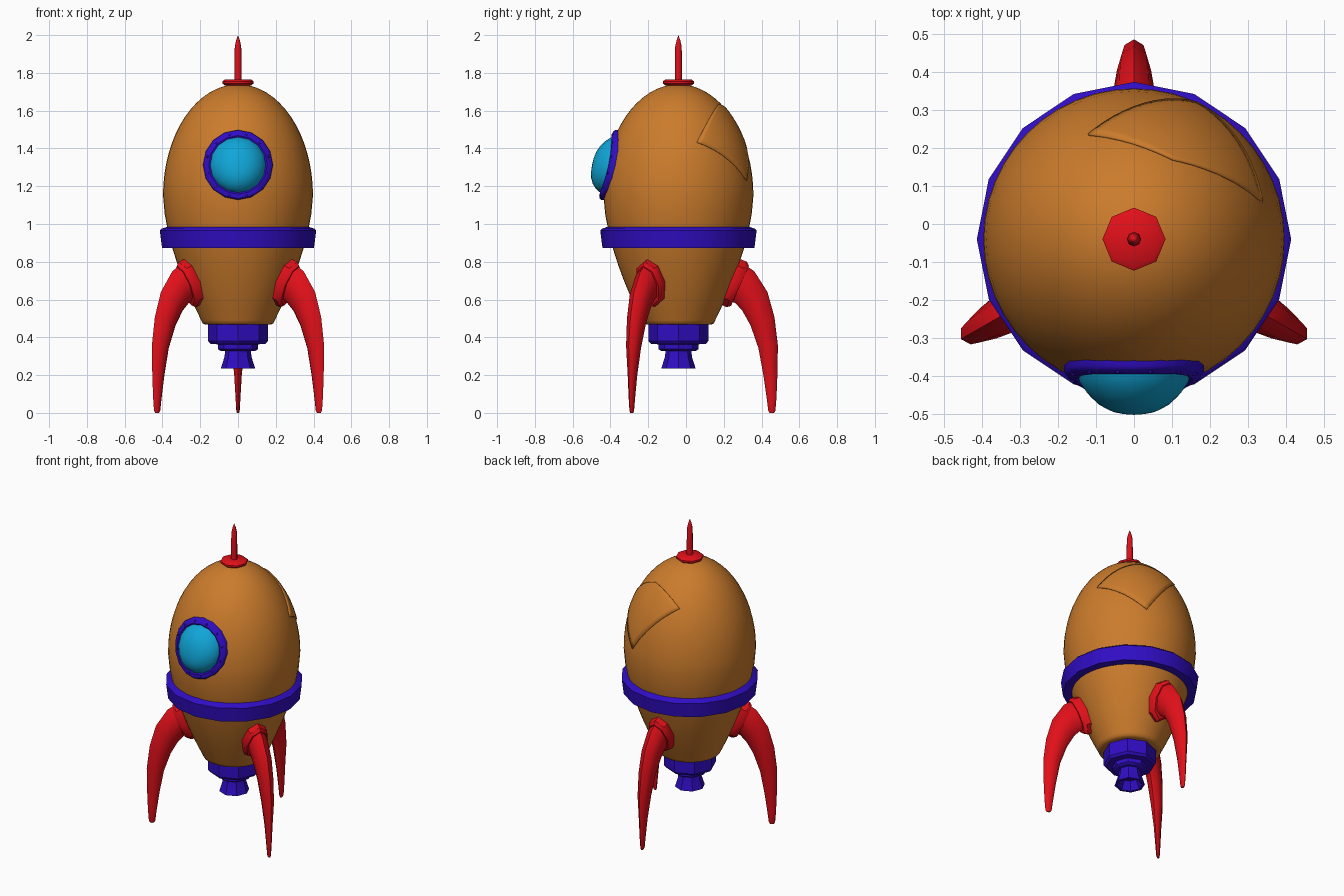
import bpy, bmesh
from math import sin, cos, pi, sqrt, radians
from mathutils import Vector, Matrix

if "Cube" in bpy.data.objects:
    bpy.data.objects.remove(bpy.data.objects["Cube"])

CY = -0.04  # y of the rocket's axis


def material(name, rgb):
    m = bpy.data.materials.new(name)
    m.diffuse_color = (*rgb, 1)
    m.use_nodes = True
    m.node_tree.nodes["Principled BSDF"].inputs["Base Color"].default_value = m.diffuse_color
    return m


ORANGE = material("orange", (0.60, 0.20, 0.025))
BLUE = material("blue", (0.03, 0.004, 0.55))
RED = material("red", (0.75, 0.005, 0.01))
CYAN = material("cyan", (0.005, 0.38, 0.68))


def make(name, rings, mat, angle=35, caps=False, closed=True, loop=False):
    """Skin a list of equally long point rings into one object."""
    bm = bmesh.new()
    vs = [[bm.verts.new(p) for p in ring] for ring in rings]
    n = len(vs[0])
    pairs = list(zip(vs, vs[1:])) + ([(vs[-1], vs[0])] if loop else [])
    for a, b in pairs:
        for i in range(n if closed else n - 1):
            j = (i + 1) % n
            bm.faces.new((a[i], a[j], b[j], b[i]))
    if caps:
        bm.faces.new(vs[0])
        bm.faces.new(vs[-1])
    bmesh.ops.remove_doubles(bm, verts=bm.verts, dist=1e-5)
    bmesh.ops.recalc_face_normals(bm, faces=bm.faces)
    me = bpy.data.meshes.new(name)
    bm.to_mesh(me)
    bm.free()
    me.shade_smooth()
    me.set_sharp_from_angle(angle=radians(angle))
    me.materials.append(mat)
    ob = bpy.data.objects.new(name, me)
    bpy.context.collection.objects.link(ob)
    return ob


def lathe(name, profile, sides, mat, angle=35, loop=False):
    rings = [[(r * cos(2 * pi * i / sides), CY + r * sin(2 * pi * i / sides), z)
              for i in range(sides)] for r, z in profile]
    return make(name, rings, mat, angle, loop=loop)


def body_r(z):
    """Radius of the egg-shaped hull at height z."""
    d = z - 1.15
    if d > 0:
        return 0.397 * sqrt(max(0, 1 - (d / 0.59) ** 2))
    return 0.397 - 0.05 * (-d / 0.28) ** 1.63


# Egg-shaped hull
low = [(body_r(z), z) for z in (0.49, 0.55, 0.62, 0.70, 0.78, 0.87, 0.96, 1.05)]
high = [(0.397 * cos(t * pi / 32), 1.15 + 0.59 * sin(t * pi / 32)) for t in range(17)]
lathe("hull", [(0, 0.467), (0.17, 0.467), (0.187, 0.473)] + low + high, 48, ORANGE, 50)

# Belt around the hull
lathe("belt", [(0.34, 0.872), (0.402, 0.872), (0.414, 0.965), (0.405, 0.975),
               (0.37, 0.987)], 16, BLUE, 30, loop=True)

# Engine with flared, hollow nozzle
lathe("engine", [(0, 0.48), (0.158, 0.48), (0.158, 0.38), (0.145, 0.365), (0.105, 0.363),
                 (0.105, 0.337), (0.092, 0.328), (0.068, 0.328), (0.072, 0.295),
                 (0.091, 0.235), (0.074, 0.235), (0.05, 0.29), (0, 0.29)], 8, BLUE, 30)

# Antenna base and rod
lathe("antenna_base", [(0, 1.732), (0.07, 1.734), (0.083, 1.744), (0.083, 1.755),
                       (0.07, 1.764), (0, 1.767)], 8, RED, 50)
lathe("antenna_rod", [(0.019, 1.755), (0.019, 1.85), (0.017, 1.94), (0.010, 1.972),
                      (0, 2.0)], 8, RED, 50)


# Round window: every ring is laid on the curved hull surface
def on_front(rho, h, t):
    x, z = rho * cos(t), 1.313 + rho * sin(t)
    return x, CY - sqrt(body_r(z) ** 2 - x * x) - h, z


def window_part(name, profile, mat, angle, loop=False):
    rings = [[on_front(r, h, 2 * pi * i / 16) for i in range(16)] for r, h in profile]
    make(name, rings, mat, angle, loop=loop)


window_part("window_frame", [(0.176, -0.012), (0.185, -0.008), (0.185, 0.014), (0.178, 0.021),
                             (0.155, 0.021), (0.147, 0.014), (0.147, -0.012)], BLUE, 40, True)
window_part("window_glass", [(0.150, 0), (0.143, 0.022), (0.125, 0.042), (0.10, 0.059),
                             (0.07, 0.070), (0.035, 0.075), (0, 0.076)], CYAN, 60)

# Rivets on the window frame
for k in range(12):
    x, y, z = on_front(0.166, 0.02, 2 * pi * (k + 0.5) / 12)
    rings = [[(x + r * cos(i * pi / 3), y - h, z + r * sin(i * pi / 3)) for i in range(6)]
             for r, h in ((0.007, -0.004), (0.006, 0.003), (0.0, 0.005))]
    make("window_rivet", rings, BLUE, 50)

# Thin repair panel on the upper back right of the hull
A, B, C, D = (Vector(p) for p in ((0.335, 0.057, 1.43), (0.166, 0.315, 1.23),
                                  (-0.12, 0.235, 1.54), (0.10, 0.165, 1.62)))


def on_hull(p, lift):
    d = Vector((p.x / 0.397, (p.y - CY) / 0.397, (p.z - 1.15) / 0.59)).normalized()
    r, rz = 0.397 + lift, 0.59 + lift
    return d.x * r, CY + d.y * r, 1.15 + d.z * rz


N = 12
grid = [[A.lerp(B, u / N).lerp(D.lerp(C, u / N), v / N) for v in range(N + 1)]
        for u in range(N + 1)]
panel = make("repair_panel", [[on_hull(p, 0.006) for p in row] for row in grid],
             ORANGE, 40, closed=False)
sol = panel.modifiers.new("thickness", "SOLIDIFY")
sol.thickness = 0.010
sol.offset = -1


# Legs: oval sections swept along a path in the radial plane
def sweep(name, path, turn, mat, angle):
    """path rows: radius, height, half depth, half width, section normal (r, z)"""
    rot = Matrix.Translation((0, CY, 0)) @ Matrix.Rotation(turn, 4, "Z")
    rings = []
    for r, z, a, b, nr, nz in path:
        n = Vector((nr, nz)).normalized()
        rings.append([rot @ Vector((r - n.y * a * cos(t), b * sin(t), z + n.x * a * cos(t)))
                      for t in (i * pi / 4 for i in range(8))])
    make(name, rings, mat, angle, caps=True)


leg = [(0.30, 0.695, 0.105, 0.058, 0.9, -0.4),
       (0.352, 0.665, 0.098, 0.056, 0.85, -0.5),
       (0.405, 0.59, 0.083, 0.052, 0.6, -0.8),
       (0.445, 0.485, 0.067, 0.045, 0.33, -0.94),
       (0.475, 0.35, 0.052, 0.035, 0.15, -1),
       (0.487, 0.20, 0.037, 0.020, 0.06, -1),
       (0.493, 0.08, 0.026, 0.013, 0.04, -1),
       (0.4945, 0.012, 0.019, 0.009, 0, -1),
       (0.4945, 0.0, 0.012, 0.006, 0, -1)]
pad = [(0.275, 0.695, 0.130, 0.078, 0.91, -0.41),
       (0.308, 0.680, 0.132, 0.079, 0.91, -0.41),
       (0.326, 0.672, 0.116, 0.067, 0.91, -0.41)]
for side, deg in (("back", 90), ("right", -30), ("left", 210)):
    sweep(side + "_leg", leg, radians(deg), RED, 60)
    sweep(side + "_leg_pad", pad, radians(deg), RED, 35)
